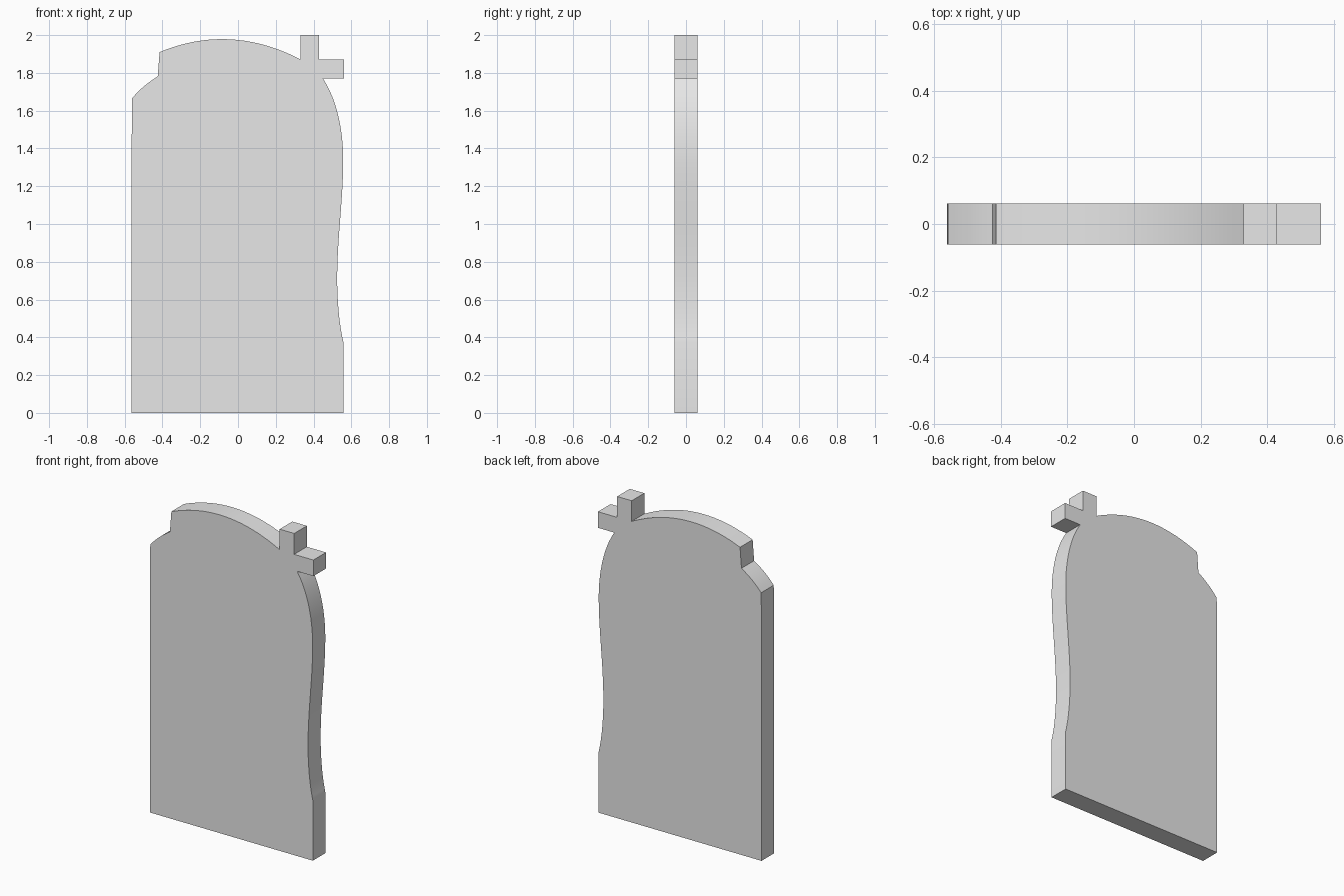
import bpy, bmesh, math

if "Cube" in bpy.data.objects:
    bpy.data.objects.remove(bpy.data.objects["Cube"])

HALF = 0.062          # half thickness of the slab


def bezier(a, b, c, d, n=12):
    """Points along a cubic curve, leaving out the first one."""
    pts = []
    for i in range(1, n + 1):
        t = i / n
        s = 1 - t
        pts.append(tuple(s**3 * p + 3 * s * s * t * q + 3 * s * t * t * r + t**3 * w
                         for p, q, r, w in zip(a, b, c, d)))
    return pts


# Outline seen from the front, counter-clockwise from the bottom left
outline = [(-0.563, 0.0), (0.558, 0.0), (0.558, 0.375)]
# wavy right edge
outline += bezier((0.558, 0.375), (0.535, 0.47), (0.525, 0.60), (0.525, 0.71))
outline += bezier((0.525, 0.71), (0.525, 0.92), (0.555, 1.12), (0.557, 1.32))
outline += bezier((0.557, 1.32), (0.559, 1.46), (0.535, 1.64), (0.45, 1.77))
# stepped corner with two square tabs
outline += [(0.562, 1.77), (0.562, 1.87), (0.43, 1.87), (0.43, 2.0),
            (0.33, 2.0), (0.33, 1.872)]
# arched top
outline += bezier((0.33, 1.872), (0.082, 2.0), (-0.167, 2.013), (-0.415, 1.91), 20)
# left shoulder
outline += [(-0.425, 1.782)]
outline += bezier((-0.425, 1.782), (-0.475, 1.75), (-0.52, 1.715), (-0.56, 1.666), 6)
outline += [(-0.563, 1.44)]

# Extrude the outline into a slab
bm = bmesh.new()
front = bm.faces.new([bm.verts.new((x, -HALF, z)) for x, z in outline])
ext = bmesh.ops.extrude_face_region(bm, geom=[front], use_keep_orig=True)
moved = [g for g in ext["geom"] if isinstance(g, bmesh.types.BMVert)]
bmesh.ops.translate(bm, verts=moved, vec=(0, 2 * HALF, 0))
bmesh.ops.recalc_face_normals(bm, faces=bm.faces)
mesh = bpy.data.meshes.new("stone_slab")
bm.to_mesh(mesh)
bm.free()

# Plain light grey
grey = bpy.data.materials.new("light grey")
grey.diffuse_color = (0.8, 0.8, 0.8, 1)
grey.use_nodes = True
grey.node_tree.nodes["Principled BSDF"].inputs["Base Color"].default_value = grey.diffuse_color
mesh.materials.append(grey)

slab = bpy.data.objects.new("stone_slab", mesh)
bpy.context.collection.objects.link(slab)
bpy.context.view_layer.objects.active = slab
slab.select_set(True)
bpy.ops.object.shade_smooth_by_angle(angle=math.radians(25))
